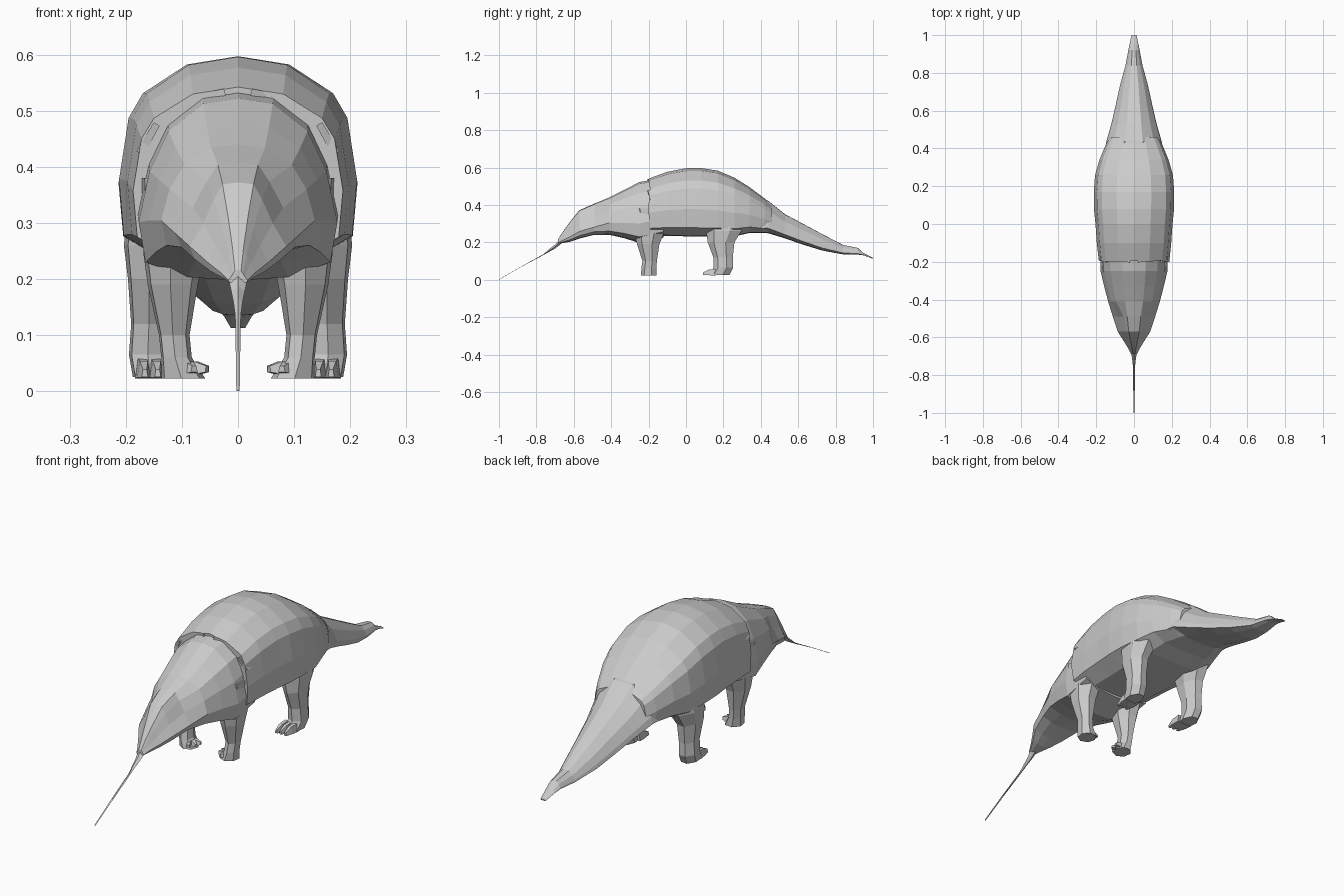
import bpy, bmesh, math, random
from mathutils import Vector

if "Cube" in bpy.data.objects:
    bpy.data.objects.remove(bpy.data.objects["Cube"])

random.seed(4)


def loft(name, rings):
    """Skin a list of equal-length closed rings with flat faces."""
    bm = bmesh.new()
    loops = [[bm.verts.new(p) for p in r] for r in rings]
    n = len(loops[0])
    for a, b in zip(loops, loops[1:]):
        for i in range(n):
            j = (i + 1) % n
            bm.faces.new((a[i], a[j], b[j], b[i]))
    bm.faces.new(loops[0][::-1])
    bm.faces.new(loops[-1])
    bmesh.ops.recalc_face_normals(bm, faces=bm.faces)
    me = bpy.data.meshes.new(name)
    bm.to_mesh(me)
    bm.free()
    ob = bpy.data.objects.new(name, me)
    bpy.context.collection.objects.link(ob)
    return ob


def section(half, y, top, bottom, hw, jag=0.0):
    """Symmetric cross-section in the xz plane from a unit half outline."""
    full = half + [(-x, z) for x, z in half[-2:0:-1]]
    return [Vector((x * hw, y + random.uniform(-jag, jag),
                    bottom + z * (top - bottom))) for x, z in full]


def mirror(ob):
    ob.modifiers.new("mirror", 'MIRROR').use_axis[0] = True
    return ob


def leg(name, rings, sides=7):
    out = []
    for cx, cy, z, hx, hy in rings:
        out.append([Vector((cx + hx * math.cos(t), cy + hy * math.sin(t), z))
                    for t in (2 * math.pi * i / sides + 0.3 for i in range(sides))])
    return mirror(loft(name, out))


def claw(name, base, tip, w, h):
    """Small pointed wedge lying along base -> tip."""
    b, t = Vector(base), Vector(tip)
    side = (t - b).cross(Vector((0, 0, 1))).normalized()
    rings = []
    for p, k in ((b, 1.0), (b.lerp(t, 0.55), 0.85), (t, 0.4)):
        rings.append([p + side * (w * k * sx) + Vector((0, 0, h * k * sz))
                      for sx, sz in ((-1, 0), (-.6, 1), (.6, 1), (1, 0))])
    return mirror(loft(name, rings))


# Half outlines, top centre to bottom centre (x 0..1, z 0..1)
SHELL = [(0, 1), (.43, .96), (.8, .82), (.92, .7), (1, .4), (.96, .13), (.62, .01), (0, 0)]
HEAD = [(0, 1), (.35, .97), (.7, .82), (.89, .6), (1, .32), (.93, .1), (.5, .02), (0, 0)]
FACE = [(0, 1), (.32, .98), (.5, .8), (.72, .52), (1, .25), (.9, .1), (.5, .02), (0, 0)]
TAIL = [(0, 1), (.32, .99), (.72, .7), (.95, .35), (1, .18), (.55, .05), (0, .03)]

# Arched back shell
body = [
    (-.19, .542, .235, .187, .012), (-.10, .577, .235, .197, 0),
    (0, .596, .232, .204, 0), (.08, .597, .23, .212, 0),
    (.17, .583, .23, .213, 0), (.26, .545, .232, .206, 0),
    (.34, .495, .25, .183, 0), (.42, .435, .25, .150, 0),
    (.46, .400, .252, .126, 0)]
loft("body_shell", [section(SHELL, *s) for s in body])

# Head and neck, tucked under the shell
head = [
    (-.12, .545, .225, .180), (-.25, .522, .197, .177), (-.33, .480, .222, .158),
    (-.41, .440, .240, .137)]
face = [
    (-.49, .407, .240, .112), (-.57, .372, .220, .086),
    (-.62, .310, .203, .054), (-.66, .255, .196, .030), (-.685, .215, .192, .017)]
loft("head", [section(HEAD, *s) for s in head] + [section(FACE, *s) for s in face])

# Snout end and long thin flat tongue
DIAMOND = [(0, 1), (1, .5), (0, 0)]
tongue = [
    (-.66, .232, .198, .020), (-.70, .188, .167, .012), (-.73, .165, .150, .008),
    (-.76, .138, .133, .005), (-.88, .071, .069, .004), (-1.0, .002, 0, .003)]
loft("tongue", [section(DIAMOND, *s) for s in tongue])

# Tail, broad at the root with a flattened tip
tail = [
    (.30, .45, .25, .165), (.44, .422, .243, .146), (.53, .350, .217, .120),
    (.62, .302, .186, .099), (.73, .243, .153, .075), (.84, .186, .134, .045),
    (.92, .170, .133, .030), (.95, .142, .130, .024), (1.0, .118, .112, .013)]
loft("tail", [section(TAIL, *s) for s in tail])

# Raised scale edges at the shoulder and the top of the collar
for name, a, w, r in (("shoulder_scale", 62, .030, .172), ("collar_scale", 15, .022, .165)):
    t = math.radians(a)
    c = Vector(((r + .01) * math.sin(t), -.205, .37 + r * math.cos(t)))
    out = Vector((math.sin(t), 0, math.cos(t)))
    tan = Vector((math.cos(t), 0, -math.sin(t)))
    rings = [[c + tan * s * w + out * o + Vector((0, .06 * k + (.015 if s > 0 else 0), 0))
              for s, o in ((-1, -.008), (-1, .004), (1, .007), (1, -.008))] for k in (0, 1)]
    mirror(loft(name, rings))

# Front legs, wide at the shoulder
leg("front_leg", [
    (.125, -.20, .38, .050, .080), (.115, -.195, .245, .056, .080),
    (.117, -.20, .190, .046, .062), (.114, -.193, .10, .028, .040),
    (.110, -.197, .060, .028, .042), (.098, -.198, .023, .040, .042)])
# Hind legs, with a thigh that sweeps back into the heel
leg("hind_leg", [
    (.135, .21, .37, .060, .105), (.148, .205, .26, .058, .098),
    (.155, .190, .20, .043, .074), (.156, .200, .12, .036, .054),
    (.158, .202, .065, .038, .054), (.153, .180, .025, .036, .056)])

# Claws
for i, (x, y) in enumerate(((.052, -.185), (.055, -.215), (.078, -.238))):
    claw(f"front_claw_{i}", (.100, -.19, .024), (x, y, .034), .017, .028)
for i, x in enumerate((.122, .143, .166)):
    claw(f"hind_claw_{i}", (x + .004, .16, .023), (x, .092, .025), .014, .035)
